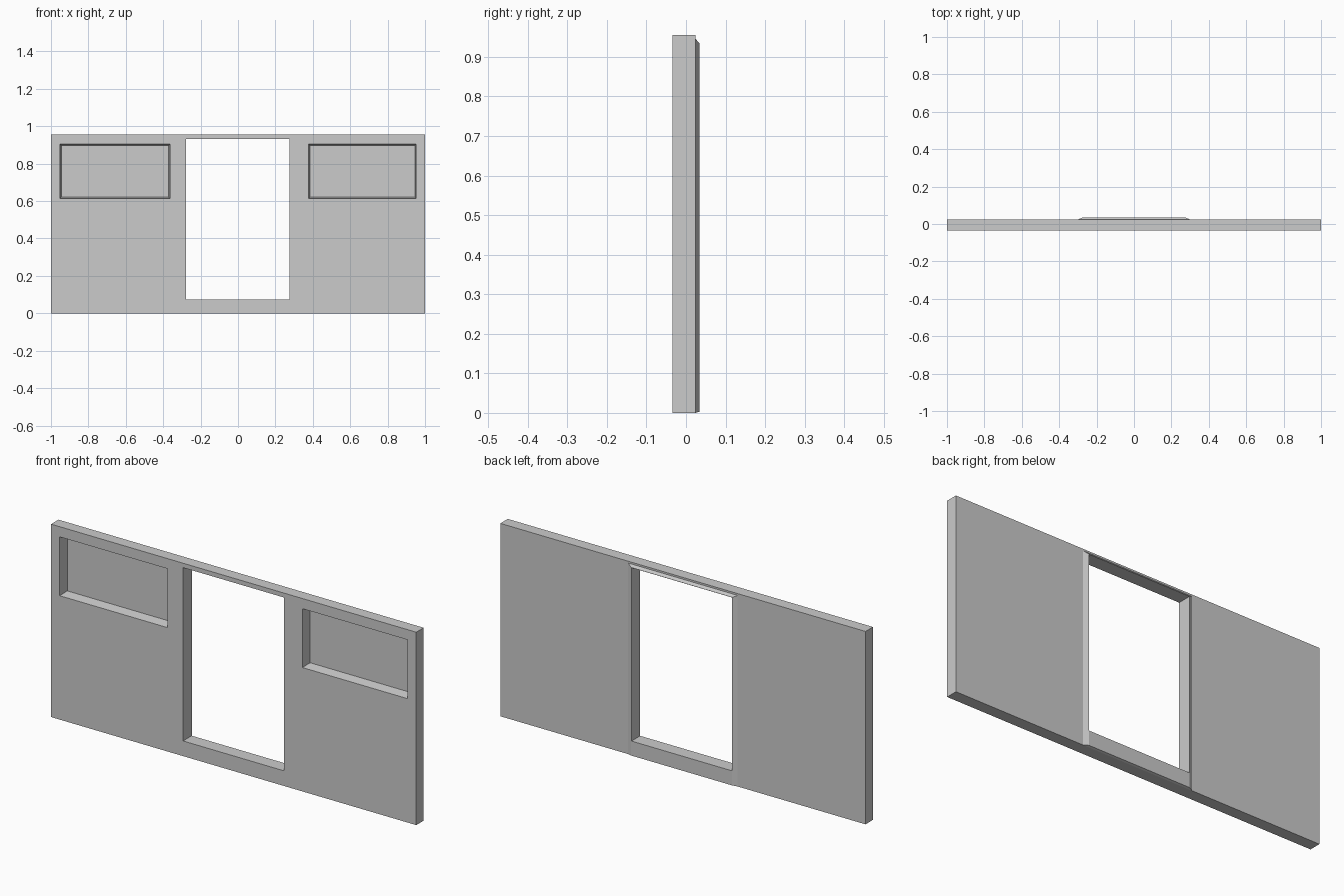
import bpy

if "Cube" in bpy.data.objects:
    bpy.data.objects.remove(bpy.data.objects["Cube"])

FRONT, BACK, LIP = -0.034, 0.024, 0.034   # wall faces and raised casing face
HEIGHT = 0.955


def prism(name, y0, rect0, y1, rect1):
    """Box or tapered block between two x/z rectangles (x0, x1, z0, z1)."""
    verts = []
    for y, (x0, x1, z0, z1) in ((y0, rect0), (y1, rect1)):
        verts += [(x0, y, z0), (x1, y, z0), (x1, y, z1), (x0, y, z1)]
    faces = [(0, 1, 2, 3), (7, 6, 5, 4)]
    faces += [(i, i + 4, (i + 1) % 4 + 4, (i + 1) % 4) for i in range(4)]
    mesh = bpy.data.meshes.new(name)
    mesh.from_pydata(verts, [], faces)
    obj = bpy.data.objects.new(name, mesh)
    bpy.context.collection.objects.link(obj)
    return obj


def combine(target, tool, operation):
    """Apply a boolean and remove the tool object."""
    mod = target.modifiers.new(operation.lower(), 'BOOLEAN')
    mod.operation = operation
    mod.solver = 'EXACT'
    mod.object = tool
    bpy.context.view_layer.objects.active = target
    bpy.ops.object.modifier_apply(modifier=mod.name)
    bpy.data.objects.remove(tool)


# Main wall slab
slab = (-1, 1, 0, HEIGHT)
wall = prism("wall_panel", FRONT, slab, BACK, slab)

# Raised casing with sloped edges on the back
casing = prism("door_casing", BACK, (-0.30, 0.30, 0, 0.946),
               LIP, (-0.277, 0.277, 0.003, 0.934))
combine(wall, casing, 'UNION')

# Doorway through wall and casing
door = (-0.277, 0.275, 0.075, 0.933)
combine(wall, prism("doorway_cutter", -0.2, door, 0.2, door), 'DIFFERENCE')

# Two slightly tapered window recesses on the front
for x0, x1 in ((-0.953, -0.363), (0.377, 0.953)):
    t = 0.008
    mouth = (x0, x1, 0.613, 0.905)
    floor = (x0 + t, x1 - t, 0.613 + t, 0.905 - t)
    depth = 0.048
    # extend the mouth a little in front of the wall, keeping its size
    cutter = prism("recess_cutter", FRONT - 0.002, mouth, FRONT + depth, floor)
    combine(wall, cutter, 'DIFFERENCE')
